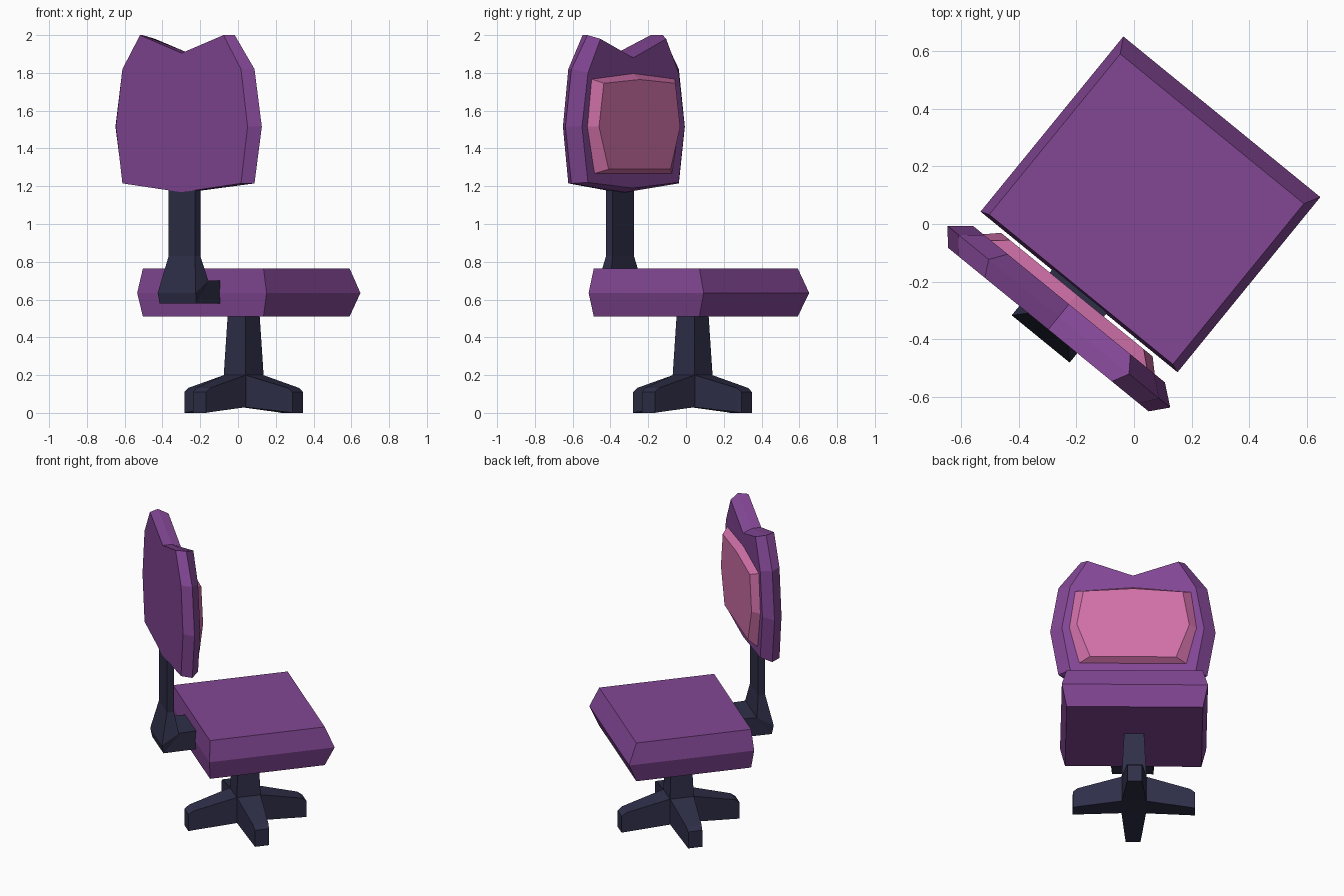
import bpy, bmesh, math
from mathutils import Matrix, Vector

if "Cube" in bpy.data.objects:
    bpy.data.objects.remove(bpy.data.objects["Cube"])

# The whole chair is turned about z; parts are built in its own frame (+y = seat front)
TURN = Matrix.Translation((0.03, 0.035, 0)) @ Matrix.Rotation(math.radians(-39.2), 4, 'Z')


def material(name, rgb):
    m = bpy.data.materials.new(name)
    m.diffuse_color = (*rgb, 1)
    m.use_nodes = True
    m.node_tree.nodes["Principled BSDF"].inputs["Base Color"].default_value = m.diffuse_color
    return m


PURPLE = material("purple_fabric", (0.223, 0.062, 0.296))
PINK = material("pink_pad", (0.63, 0.162, 0.392))
DARK = material("dark_metal", (0.028, 0.028, 0.066))


def loft(name, mat, *stacks):
    """Skin each stack of equal-length rings and cap both ends."""
    bm = bmesh.new()
    for rings in stacks:
        loops = [[bm.verts.new(p) for p in ring] for ring in rings]
        for a, b in zip(loops, loops[1:]):
            for i in range(len(a)):
                j = (i + 1) % len(a)
                bm.faces.new((a[i], a[j], b[j], b[i]))
        bm.faces.new(loops[0][::-1])
        bm.faces.new(loops[-1])
    bmesh.ops.recalc_face_normals(bm, faces=bm.faces)
    bm.transform(TURN)
    me = bpy.data.meshes.new(name)
    bm.to_mesh(me)
    bm.free()
    me.materials.append(mat)
    ob = bpy.data.objects.new(name, me)
    bpy.context.collection.objects.link(ob)
    return ob


def rect(hw, y0, y1, z):
    return [(-hw, y0, z), (hw, y0, z), (hw, y1, z), (-hw, y1, z)]


def mirrored(y, half):
    """Closed upright outline from a half profile whose ends lie on x = 0."""
    right = [(x, y, z) for x, z in half]
    return right + [(-x, y, z) for x, y, z in right[-2:0:-1]]


# Seat cushion: a slab widest at mid height
loft("seat", PURPLE, [rect(0.412, -0.339, 0.382, 0.51),
                      rect(0.442, -0.35, 0.436, 0.635),
                      rect(0.412, -0.339, 0.382, 0.765)])

# Backrest with two pointed ears, widest at mid thickness
loft("backrest", PURPLE, [
    mirrored(-0.519, [(0, 1.168), (0.405, 1.215), (0.45, 1.515), (0.405, 1.82), (0.285, 2.0), (0, 1.905)]),
    mirrored(-0.461, [(0, 1.168), (0.45, 1.215), (0.5, 1.515), (0.45, 1.82), (0.315, 2.0), (0, 1.905)]),
    mirrored(-0.405, [(0, 1.19), (0.38, 1.22), (0.43, 1.515), (0.38, 1.8), (0.275, 1.98), (0, 1.88)])])

# Pink pad on the front of the backrest
loft("back_pad", PINK, [
    mirrored(-0.41, [(0, 1.265), (0.33, 1.265), (0.39, 1.515), (0.355, 1.77), (0, 1.8)]),
    mirrored(-0.362, [(0, 1.29), (0.26, 1.29), (0.34, 1.515), (0.3, 1.745), (0, 1.765)])])


# Back post: strip sections given as rear edge, front edge, half width
def section(rear, front, hw):
    return [(-hw, *rear), (hw, *rear), (hw, *front), (-hw, *front)]


loft("back_post", DARK, [
    section((-0.518, 1.2), (-0.474, 1.2), 0.09),
    section((-0.518, 0.83), (-0.474, 0.83), 0.09),
    section((-0.561, 0.635), (-0.455, 0.70), 0.13),
    section((-0.55, 0.578), (-0.44, 0.70), 0.125),
    section((-0.32, 0.578), (-0.32, 0.70), 0.12)])

# Tapered column under the seat
loft("column", DARK, [rect(0.075, -0.075, 0.075, 0.03),
                      rect(0.075, -0.075, 0.075, 0.2),
                      rect(0.06, -0.06, 0.06, 0.52)])

# Four tapered feet
feet = []
for k in range(4):
    rot = Matrix.Rotation(k * math.pi / 2, 3, 'Z')
    rings = []
    for r, hw, z0, z1 in ((0.074, 0.074, 0.03, 0.2), (0.34, 0.048, 0.004, 0.132), (0.37, 0.044, 0.0, 0.11)):
        ring = [(-hw, r, z0), (hw, r, z0), (hw, r, z1), (-hw, r, z1)]
        rings.append([rot @ Vector(p) for p in ring])
    feet.append(rings)
loft("star_base", DARK, *feet)
